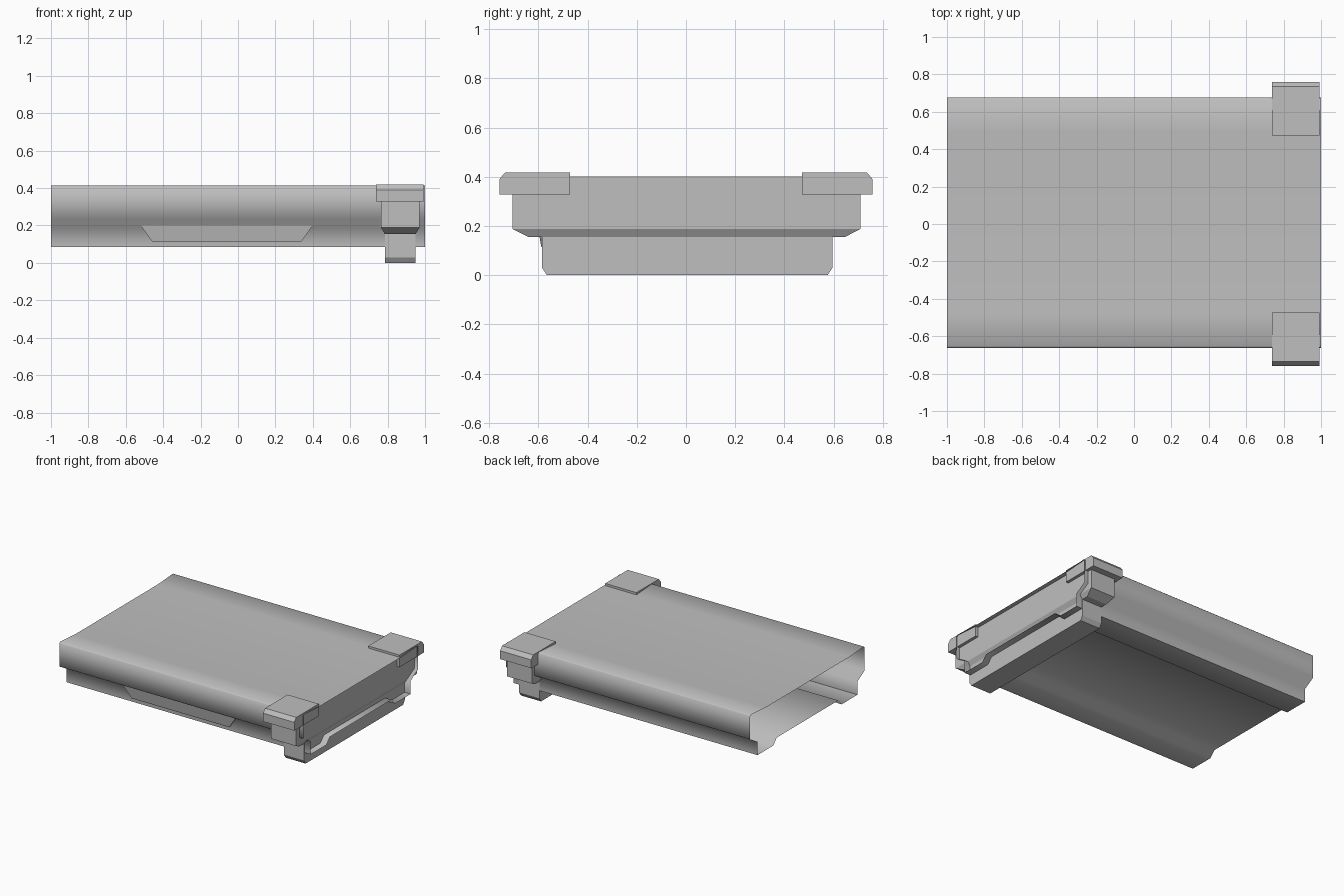
import bpy
import bmesh

cube = bpy.data.objects.get("Cube")
if cube:
    bpy.data.objects.remove(cube, do_unlink=True)

grey = bpy.data.materials.new("light_grey")
grey.use_nodes = True
grey.diffuse_color = (0.52, 0.52, 0.52, 1)
grey.node_tree.nodes["Principled BSDF"].inputs["Base Color"].default_value = (0.52, 0.52, 0.52, 1)


def finish(name, bm, smooth_angle=None):
    mesh = bpy.data.meshes.new(name)
    bm.to_mesh(mesh)
    bm.free()
    mesh.materials.append(grey)
    obj = bpy.data.objects.new(name, mesh)
    bpy.context.collection.objects.link(obj)
    if smooth_angle:
        bpy.ops.object.select_all(action='DESELECT')
        obj.select_set(True)
        bpy.context.view_layer.objects.active = obj
        bpy.ops.object.shade_smooth_by_angle(angle=smooth_angle)
    return obj


def stacked_block(name, levels):
    """Solid through rectangles given as (z, x0, x1, y0, y1), bottom to top."""
    bm = bmesh.new()
    rings = [[bm.verts.new(p) for p in ((x0, y0, z), (x1, y0, z), (x1, y1, z), (x0, y1, z))]
             for z, x0, x1, y0, y1 in levels]
    bm.faces.new(rings[0][::-1])
    bm.faces.new(rings[-1])
    for low, high in zip(rings, rings[1:]):
        for i in range(4):
            j = (i + 1) % 4
            bm.faces.new((low[i], low[j], high[j], high[i]))
    bmesh.ops.recalc_face_normals(bm, faces=bm.faces)
    return finish(name, bm)


# Thin open-ended shell: half section from top to floor, mirrored and swept along x
SHIFT = 0.007
half = [(0.485, 0.402), (0.66, 0.414), (0.67, 0.405), (0.67, 0.235), (0.585, 0.185),
        (0.585, 0.086), (0.40, 0.086), (0.36, 0.13)]
section = half + [(-y, z) for y, z in reversed(half)]
bm = bmesh.new()
ends = [[bm.verts.new((x, y + SHIFT, z)) for y, z in section] for x in (-1, 1)]
for i in range(len(section)):
    j = (i + 1) % len(section)
    bm.faces.new((ends[0][i], ends[0][j], ends[1][j], ends[1][i]))
bmesh.ops.recalc_face_normals(bm, faces=bm.faces)
finish("sheet_shell", bm, 1.15)

# Sloping trapezoid panel on the front runner
bm = bmesh.new()
corners = [(-0.52, -0.603, 0.2), (-0.46, -0.588, 0.115), (0.34, -0.588, 0.115), (0.4, -0.603, 0.2)]
outer = [bm.verts.new(p) for p in corners]
inner = [bm.verts.new((x, y + 0.008, z)) for x, y, z in corners]
bm.faces.new(outer)
bm.faces.new(inner[::-1])
for i in range(4):
    j = (i + 1) % 4
    bm.faces.new((outer[i], inner[i], inner[j], outer[j]))
bmesh.ops.recalc_face_normals(bm, faces=bm.faces)
finish("front_runner_panel", bm)

# Transverse bulkhead with a chamfered underside
stacked_block("end_bulkhead", [
    (0.155, 0.785, 0.95, -0.64, 0.645),
    (0.188, 0.765, 0.97, -0.705, 0.71),
    (0.40, 0.765, 0.97, -0.705, 0.71)])

# Foot beam below the bulkhead
stacked_block("foot_beam", [
    (0, 0.785, 0.95, -0.565, 0.575),
    (0.03, 0.785, 0.95, -0.585, 0.595),
    (0.16, 0.785, 0.95, -0.585, 0.595)])

# Corner clamps gripping the shell edges
for side, name in ((-1, "front_clamp"), (1, "back_clamp")):
    levels = []
    for z, reach in ((0.328, 0.758), (0.39, 0.758), (0.418, 0.735)):
        y0, y1 = sorted((side * 0.472, side * reach))
        levels.append((z, 0.737, 0.992, y0, y1))
    stacked_block(name, levels)
